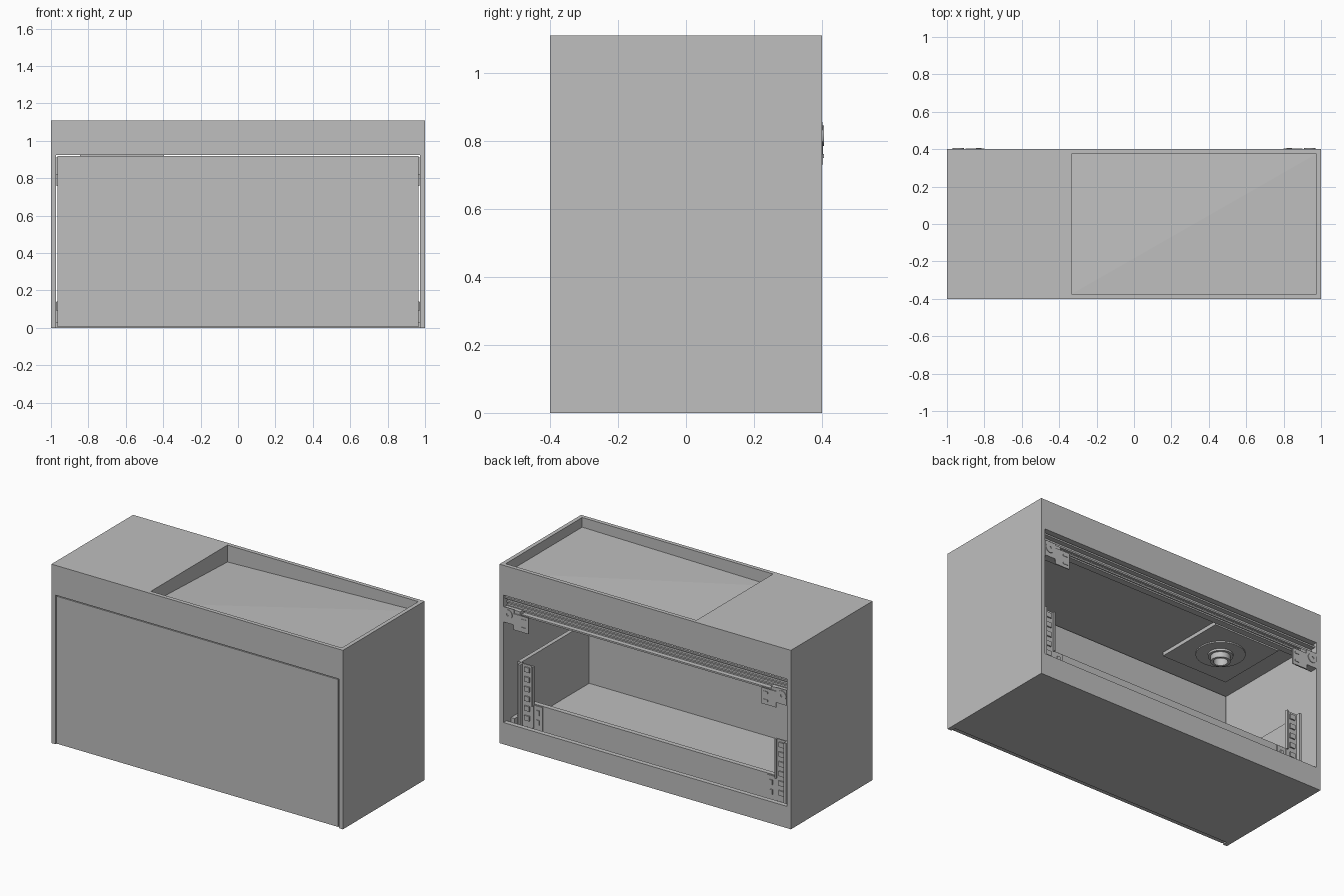
import bpy, bmesh, math
from mathutils import Matrix

old = bpy.data.objects.get("Cube")
if old:
    bpy.data.objects.remove(old, do_unlink=True)

grey = bpy.data.materials.new("plain_grey")
grey.use_nodes = True
COLOUR = (0.52, 0.52, 0.52, 1)
grey.diffuse_color = COLOUR
grey.node_tree.nodes["Principled BSDF"].inputs["Base Color"].default_value = COLOUR


def finish(name, bm):
    bmesh.ops.recalc_face_normals(bm, faces=bm.faces)
    mesh = bpy.data.meshes.new(name)
    bm.to_mesh(mesh)
    bm.free()
    mesh.materials.append(grey)
    obj = bpy.data.objects.new(name, mesh)
    bpy.context.collection.objects.link(obj)
    return obj


def box(name, x, y, z):
    """Box from three (low, high) ranges."""
    bm = bmesh.new()
    bmesh.ops.create_cube(bm, size=1)
    for v in bm.verts:
        v.co = [r[0] if c < 0 else r[1] for c, r in zip(v.co, (x, y, z))]
    return finish(name, bm)


def mirrored(name, x, y, z):
    box("left_" + name, x, y, z)
    box("right_" + name, (-x[1], -x[0]), y, z)


def lathe(name, centre, profile, axis="Z", steps=32):
    """Ring swept from a closed (radius, height) profile."""
    bm = bmesh.new()
    rings = []
    for i in range(steps):
        a = math.tau * i / steps
        rings.append([bm.verts.new((r * math.cos(a), r * math.sin(a), h)) for r, h in profile])
    n = len(profile)
    for i in range(steps):
        p, q = rings[i], rings[(i + 1) % steps]
        for j in range(n):
            k = (j + 1) % n
            bm.faces.new((p[j], q[j], q[k], p[k]))
    if axis == "Y":
        bm.transform(Matrix.Rotation(math.radians(-90), 4, "X"))
    bm.transform(Matrix.Translation(centre))
    obj = finish(name, bm)
    bpy.ops.object.select_all(action="DESELECT")
    bpy.context.view_layer.objects.active = obj
    obj.select_set(True)
    bpy.ops.object.shade_smooth_by_angle()


FRONT, BACK, TOP, DECK = -0.4, 0.4, 1.11, 0.925


# Countertop block with a sunken basin whose floor falls to one corner
def corners(x, y, heights):
    pts = ((x[0], y[0]), (x[1], y[0]), (x[1], y[1]), (x[0], y[1]))
    return [(*p, h) for p, h in zip(pts, heights)]


bm = bmesh.new()
loops = [
    corners((-1, 1), (FRONT, BACK), [DECK] * 4),
    corners((-1, 1), (FRONT, BACK), [TOP] * 4),
    corners((-0.335, 0.975), (-0.375, 0.375), [TOP] * 4),
    corners((-0.335, 0.975), (-0.375, 0.375), [1.035, 1.05, 1.05, 1.005]),
]
loops = [[bm.verts.new(c) for c in loop] for loop in loops]
for a, b in zip(loops, loops[1:]):
    for i in range(4):
        j = (i + 1) % 4
        bm.faces.new((a[i], a[j], b[j], b[i]))
bm.faces.new(loops[0])
floor = bm.faces.new(loops[3])
bmesh.ops.triangulate(bm, faces=[floor])
finish("basin_top", bm)

# Cabinet carcass, open at the back
mirrored("side_panel", (0.972, 1), (FRONT, BACK), (0, DECK))
box("bottom_panel", (-0.972, 0.972), (-0.37, BACK), (0, 0.03))
box("back_lower_rail", (-0.972, 0.972), (0.37, BACK), (0.03, 0.135))

# Drawer
box("drawer_front", (-0.966, 0.966), (-0.398, -0.365), (0.005, DECK - 0.006))
box("drawer_floor", (-0.92, 0.92), (-0.365, 0.3), (0.08, 0.1))
mirrored("drawer_side", (0.92, 0.945), (-0.365, 0.3), (0.08, 0.485))
box("drawer_back", (-0.92, 0.92), (0.27, 0.3), (0.1, 0.25))
mirrored("drawer_runner", (0.945, 0.97), (-0.35, 0.33), (0.09, 0.14))

# Metal brackets joining the drawer back to its sides
mirrored("bracket_upright", (0.83, 0.92), (0.3, 0.308), (0.1, 0.485))
mirrored("bracket_flange", (0.905, 0.92), (0.308, 0.335), (0.1, 0.485))
mirrored("bracket_rib", (0.83, 0.84), (0.308, 0.32), (0.24, 0.485))
mirrored("bracket_foot", (0.77, 0.83), (0.3, 0.306), (0.1, 0.245))
for i in range(6):
    z = 0.14 + i * 0.06
    mirrored(f"bracket_tab_{i + 1}", (0.855, 0.89), (0.308, 0.316), (z, z + 0.03))
for i in range(2):
    z = 0.13 + i * 0.06
    mirrored(f"foot_tab_{i + 1}", (0.79, 0.81), (0.306, 0.312), (z, z + 0.03))

# Ribbed mounting rail across the back
box("rail_web", (-0.972, 0.972), (0.345, 0.355), (0.82, 0.91))
for i, (z, depth) in enumerate(((0.9, 0.385), (0.87, 0.37), (0.845, 0.37), (0.82, 0.385))):
    box(f"rail_lip_{i + 1}", (-0.972, 0.972), (0.355, depth), (z, z + 0.01))

# Wall hangers
mirrored("hanger_body", (0.86, 0.97), (0.355, 0.397), (0.76, 0.85))
mirrored("hanger_plate", (0.8, 0.9), (0.397, 0.403), (0.73, 0.83))
mirrored("hanger_ear", (0.9, 0.97), (0.397, 0.402), (0.76, 0.855))
for i, z in enumerate((0.75, 0.8)):
    mirrored(f"hanger_slot_{i + 1}", (0.815, 0.845), (0.403, 0.406), (z, z + 0.012))
for side, x in (("left", 0.94), ("right", -0.94)):
    lathe(side + "_hanger_cam", (x, 0.402, 0.815),
          [(0.008, 0), (0.03, 0), (0.03, 0.004), (0.008, 0.004)], "Y", 24)

# Drain fitting under the countertop
DX, DY = -0.62, 0.0
box("drain_plate", (DX - 0.225, DX + 0.225), (DY - 0.225, DY + 0.225), (DECK - 0.022, DECK))
lathe("drain_ring", (DX, DY, DECK - 0.022),
      [(0.05, 0), (0.137, 0), (0.137, -0.008), (0.05, -0.008)])
lathe("drain_pipe", (DX, DY, DECK - 0.03),
      [(0.04, 0), (0.07, 0), (0.07, -0.012), (0.055, -0.012), (0.055, -0.045), (0.04, -0.045)])
